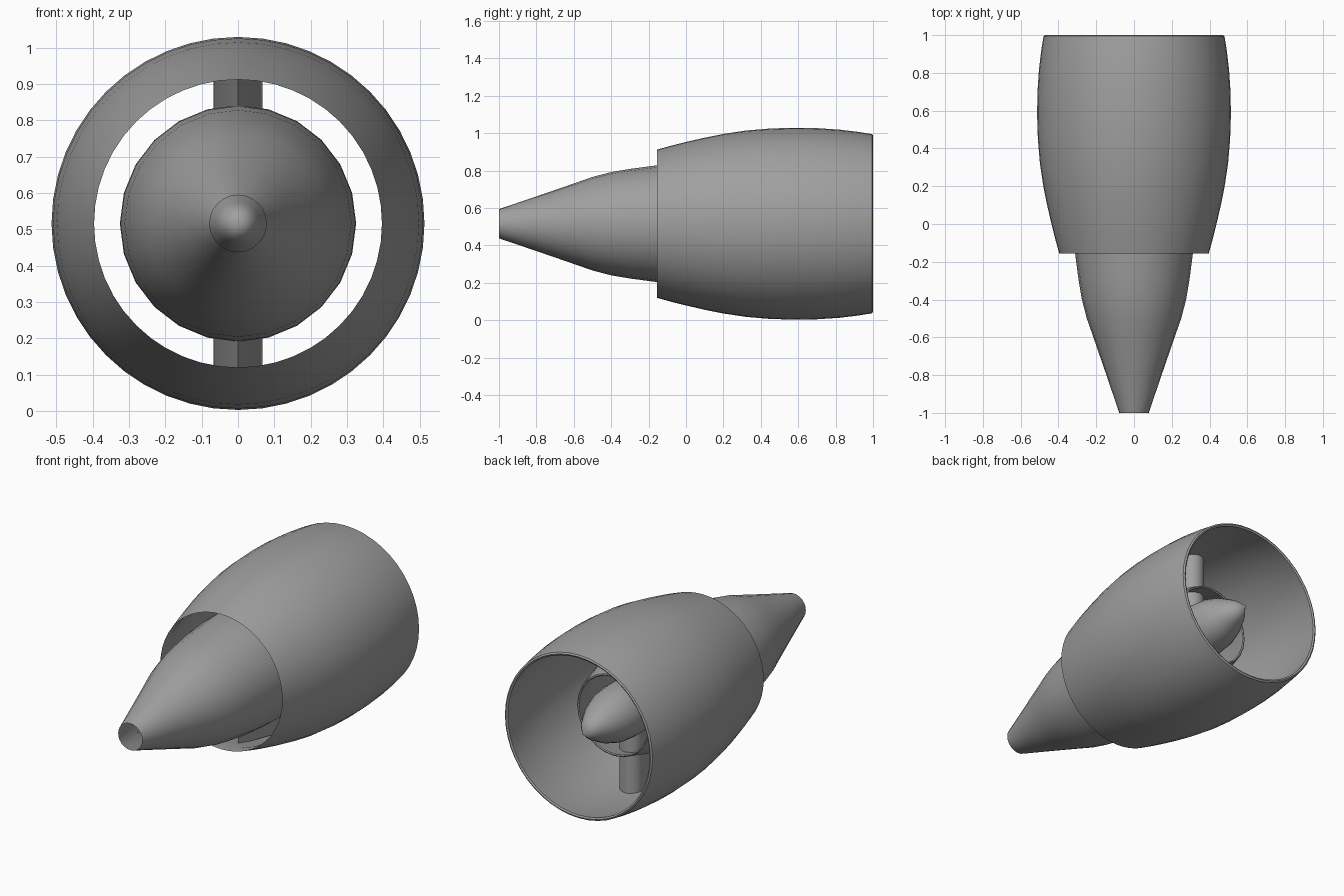
import bpy, bmesh, math

cube = bpy.data.objects.get("Cube")
if cube:
    bpy.data.objects.remove(cube, do_unlink=True)

AXIS_Z = 0.516

# One plain grey finish
grey = bpy.data.materials.new("plain grey")
grey.use_nodes = True
grey.diffuse_color = (0.35, 0.35, 0.35, 1)
grey.node_tree.nodes["Principled BSDF"].inputs["Base Color"].default_value = grey.diffuse_color


def add_object(name, bm):
    bmesh.ops.remove_doubles(bm, verts=bm.verts, dist=0.0001)
    bmesh.ops.recalc_face_normals(bm, faces=bm.faces)
    mesh = bpy.data.meshes.new(name)
    bm.to_mesh(mesh)
    bm.free()
    obj = bpy.data.objects.new(name, mesh)
    bpy.context.collection.objects.link(obj)
    mesh.materials.append(grey)
    bpy.ops.object.select_all(action='DESELECT')
    obj.select_set(True)
    bpy.context.view_layer.objects.active = obj
    bpy.ops.object.shade_smooth_by_angle(angle=math.radians(32))
    return obj


def lathe(name, profile, sides):
    """Turn (y, radius) points around the engine axis."""
    bm = bmesh.new()
    verts = [bm.verts.new((r, y, AXIS_Z)) for y, r in profile]
    edges = [bm.edges.new(pair) for pair in zip(verts, verts[1:])]
    bmesh.ops.spin(bm, geom=verts + edges, cent=(0, 0, AXIS_Z), axis=(0, 1, 0),
                   angle=math.tau, steps=sides, use_merge=False)
    return add_object(name, bm)


def shell(outer, thickness):
    """Closed wall profile: sharp at the front end, thin lip at the rear."""
    inner = [(y, r - thickness) for y, r in reversed(outer[1:])]
    (y, r) = outer[-1]
    lip = [(y + thickness * 0.3, r - thickness * 0.5)]
    return outer + lip + inner + [outer[0]]


# Outer duct, open at both ends
duct = [(-0.155, 0.396), (-0.08, 0.417), (0, 0.437), (0.1, 0.46), (0.2, 0.48),
        (0.32, 0.498), (0.45, 0.509), (0.58, 0.513), (0.7, 0.511),
        (0.82, 0.503), (0.92, 0.491), (0.995, 0.479)]
lathe("outer_duct", shell(duct, 0.018), 48)

# Inner core casing, tapering to the front nozzle
core = [(-1, 0.078), (-0.8, 0.146), (-0.6, 0.215), (-0.5, 0.25), (-0.4, 0.276),
        (-0.3, 0.293), (-0.155, 0.312), (0, 0.323), (0.12, 0.325),
        (0.28, 0.318), (0.42, 0.3), (0.55, 0.27), (0.67, 0.238)]
lathe("core_casing", shell(core, 0.012), 24)

# Pointed centre body running through the core
plug = [(-0.94, 0), (-0.75, 0.06), (-0.5, 0.115), (-0.25, 0.145), (0, 0.155),
        (0.6, 0.155), (0.7, 0.145), (0.79, 0.115), (0.88, 0.066), (0.96, 0)]
lathe("centre_body", plug, 24)


def strut(name, side):
    """Vertical vane: sharp edge at the front, round edge at the rear."""
    half, wide_y = 0.067, 0.5
    section = [(0, 0)] + [(half * math.cos(a), wide_y + half * math.sin(a))
                          for a in (math.pi * i / 12 for i in range(13))]
    bm = bmesh.new()
    face = bm.faces.new([bm.verts.new((x, y, AXIS_Z + side * 0.12)) for x, y in section])
    grown = bmesh.ops.extrude_face_region(bm, geom=[face])["geom"]
    for v in grown:
        if isinstance(v, bmesh.types.BMVert):
            # Follow the duct's inside as it narrows to the front
            reach = 0.428 + 0.13 * v.co.y
            v.co.z = AXIS_Z + side * reach
    return add_object(name, bm)


strut("upper_strut", 1)
strut("lower_strut", -1)
